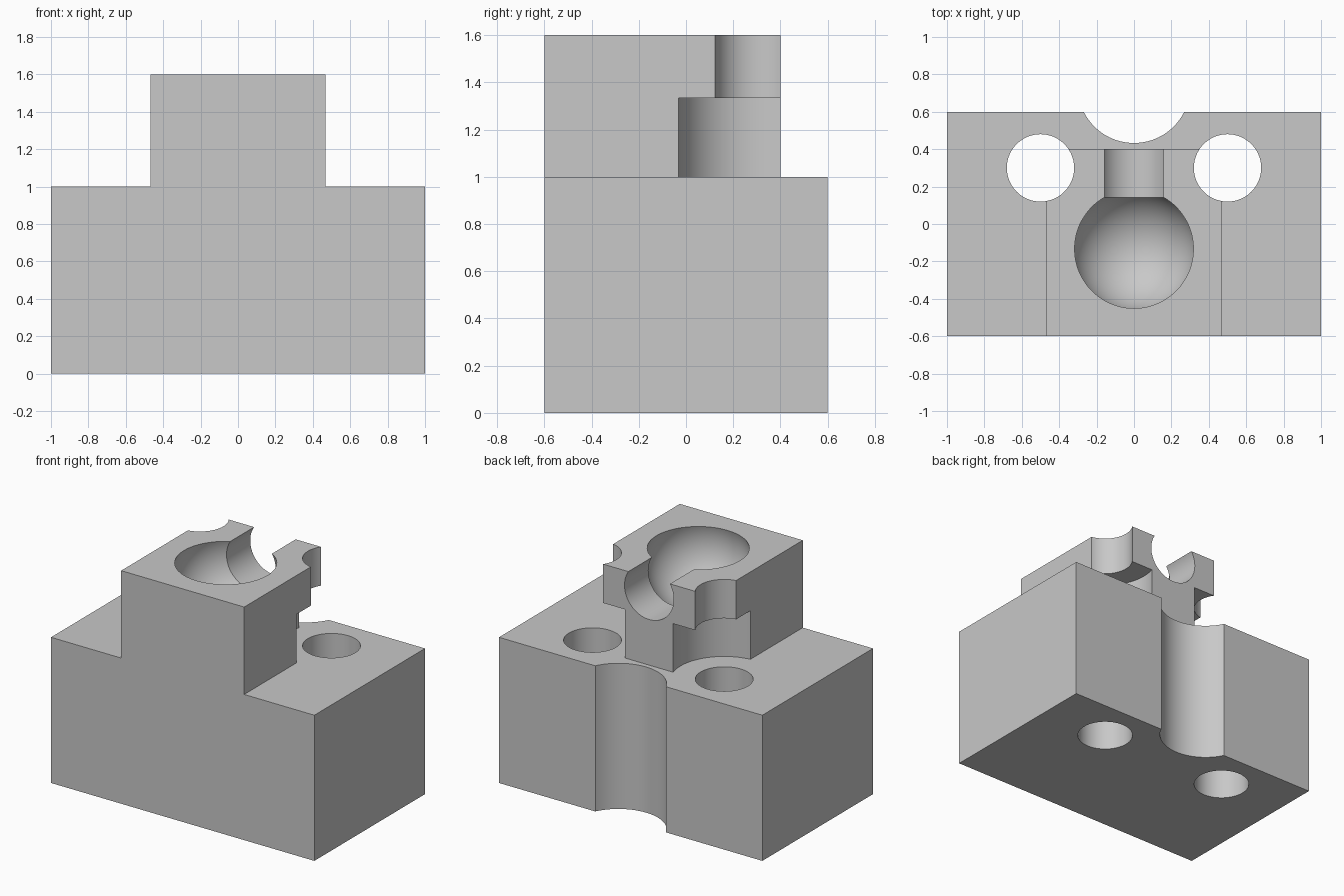
import bpy, bmesh, math
from mathutils import Matrix

default = bpy.data.objects.get("Cube")
if default:
    bpy.data.objects.remove(default, do_unlink=True)

grey = bpy.data.materials.new("light grey")
grey.use_nodes = True
colour = (0.58, 0.58, 0.58, 1)
grey.diffuse_color = colour
grey.node_tree.nodes["Principled BSDF"].inputs["Base Color"].default_value = colour


def make_object(name, bm):
    mesh = bpy.data.meshes.new(name)
    bm.to_mesh(mesh)
    bm.free()
    mesh.materials.append(grey)
    obj = bpy.data.objects.new(name, mesh)
    bpy.context.collection.objects.link(obj)
    return obj


def box(name, low, high):
    bm = bmesh.new()
    size = [b - a for a, b in zip(low, high)]
    centre = [(a + b) / 2 for a, b in zip(low, high)]
    bmesh.ops.create_cube(bm, size=1, matrix=Matrix.Translation(centre) @ Matrix.Diagonal((*size, 1)))
    return make_object(name, bm)


def cylinder(name, radius, length, centre, along_y=False):
    bm = bmesh.new()
    turn = Matrix.Rotation(math.pi / 2 if along_y else 0, 4, 'X')
    bmesh.ops.create_cone(bm, cap_ends=True, segments=96, radius1=radius, radius2=radius,
                          depth=length, matrix=Matrix.Translation(centre) @ turn)
    return make_object(name, bm)


def sphere(name, radius, centre):
    bm = bmesh.new()
    turn = Matrix.Rotation(math.pi / 2, 4, 'X')
    bmesh.ops.create_uvsphere(bm, u_segments=96, v_segments=48, radius=radius,
                              matrix=Matrix.Translation(centre) @ turn)
    return make_object(name, bm)


def combine(target, tool, operation='DIFFERENCE'):
    """Apply a boolean to the target and remove the tool."""
    mod = target.modifiers.new("boolean", 'BOOLEAN')
    mod.operation, mod.solver, mod.object = operation, 'EXACT', tool
    bpy.context.view_layer.update()
    result = bpy.data.meshes.new_from_object(target.evaluated_get(bpy.context.evaluated_depsgraph_get()))
    target.modifiers.clear()
    target.data = result
    bpy.data.objects.remove(tool, do_unlink=True)


# Base block with the raised tower
block = box("mounting_block", (-1, -0.6, 0), (1, 0.6, 1))
tower = box("tower", (-0.467, -0.6, 1), (0.467, 0.4, 1.6))

# Wide clearances for the bolt heads, cut into the tower only
for side in (-1, 1):
    combine(tower, cylinder("clearance", 0.333, 0.533, (side * 0.5, 0.3, 1.067)))

# Ball socket and the round channel leading out of the back
combine(tower, sphere("socket", 0.333, (0, -0.133, 1.5)))
combine(tower, cylinder("channel", 0.187, 0.7, (0, 0.217, 1.5), along_y=True))
combine(block, tower, 'UNION')

# Bolt holes through everything, and the rounded notch in the back
for side in (-1, 1):
    combine(block, cylinder("bolt_hole", 0.18, 4, (side * 0.5, 0.3, 1)))
combine(block, cylinder("back_notch", 0.3, 4, (0, 0.733, 0)))

# Remove seams between flush faces
bm = bmesh.new()
bm.from_mesh(block.data)
bmesh.ops.remove_doubles(bm, verts=bm.verts, dist=0.00001)
bmesh.ops.dissolve_limit(bm, angle_limit=math.radians(0.05), verts=bm.verts, edges=bm.edges)
bm.to_mesh(block.data)
bm.free()

bpy.ops.object.select_all(action='DESELECT')
block.select_set(True)
bpy.context.view_layer.objects.active = block
bpy.ops.object.shade_smooth_by_angle(angle=math.radians(30))
